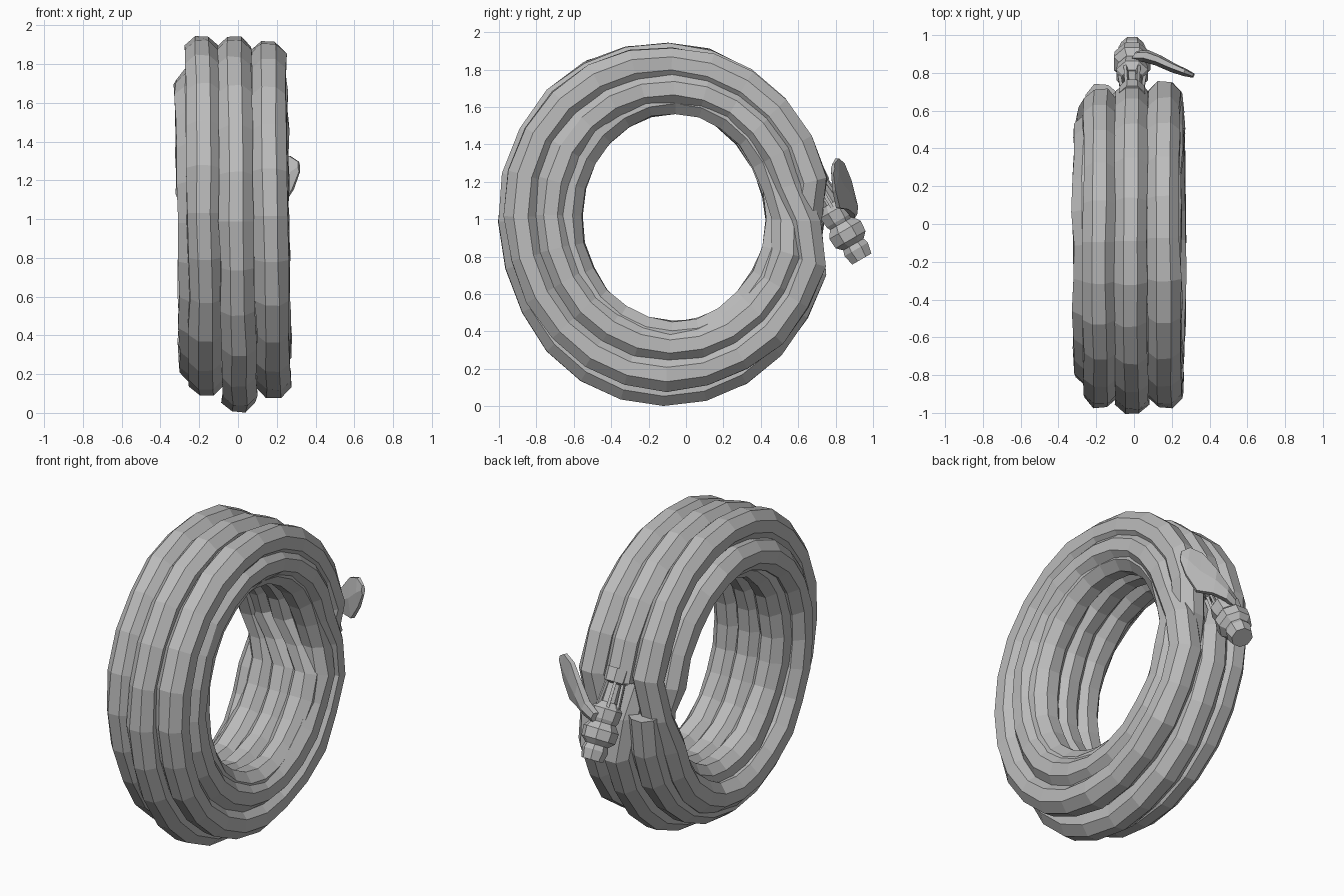
import bpy, bmesh, math, random
from mathutils import Vector

random.seed(4)
if "Cube" in bpy.data.objects:
    bpy.data.objects.remove(bpy.data.objects["Cube"], do_unlink=True)

grey = bpy.data.materials.new("hose grey")
grey.use_nodes = True
COLOUR = (0.5, 0.5, 0.5, 1)
grey.diffuse_color = COLOUR
grey.node_tree.nodes["Principled BSDF"].inputs["Base Color"].default_value = COLOUR


def skin(name, rings):
    """Bridge a list of equal-sized vertex rings and cap both ends."""
    bm = bmesh.new()
    rows = [[bm.verts.new(p) for p in ring] for ring in rings]
    for a, b in zip(rows, rows[1:]):
        for i in range(len(a)):
            j = (i + 1) % len(a)
            bm.faces.new((a[i], a[j], b[j], b[i]))
    bm.faces.new(rows[0][::-1])
    bm.faces.new(rows[-1])
    bmesh.ops.recalc_face_normals(bm, faces=bm.faces)
    mesh = bpy.data.meshes.new(name)
    bm.to_mesh(mesh)
    bm.free()
    mesh.materials.append(grey)
    obj = bpy.data.objects.new(name, mesh)
    bpy.context.collection.objects.link(obj)
    return obj


def oval(centre, u, v, sides, jitter=0.0):
    """Ring of points spanned by the half-axes u and v."""
    ring = []
    for i in range(sides):
        t = math.tau * (i + 0.5) / sides
        k = 1 + random.uniform(-jitter, jitter)
        ring.append(Vector(centre) + (u * math.cos(t) + v * math.sin(t)) * k)
    return ring


# Hose: one continuous winding; each turn is
# (x, centre y, centre z, radius y, radius z, bulge at the upper front)
turns = [
    (-0.005, -0.105, 0.97, 0.795, 0.88, 0.035),
    (-0.07, -0.08, 1.00, 0.66, 0.72, 0.02),
    (0.08, -0.08, 1.00, 0.66, 0.72, 0.02),
    (0.168, -0.09, 1.00, 0.78, 0.83, 0.03),
    (0.175, -0.075, 1.01, 0.64, 0.69, 0.02),
    (0.14, -0.065, 1.01, 0.58, 0.645, 0.0),
    (-0.01, -0.065, 1.01, 0.585, 0.65, 0.0),
    (-0.16, -0.065, 1.01, 0.585, 0.65, 0.0),
    (-0.225, -0.125, 0.965, 0.64, 0.72, 0.02),
    (-0.175, -0.11, 1.015, 0.76, 0.84, 0.03),
]
STEPS = 24
SHIFT = 0.92   # part of a turn after which the hose crosses to the next coil
hose = []
for n, turn in enumerate(turns):
    following = turns[min(n + 1, len(turns) - 1)]
    for s in range(STEPS):
        f = s / STEPS
        k = max(0, (f - SHIFT) / (1 - SHIFT))
        x, cy, cz, ry, rz, sag = (a + (b - a) * k for a, b in zip(turn, following))
        angle = math.radians(14) + math.tau * f
        out = Vector((0, math.cos(angle), math.sin(angle)))
        sag *= max(0, math.cos(angle - math.radians(145))) ** 4
        # The stack leans slightly to one side towards the ground
        centre = Vector((x - 0.012 * out.z + random.uniform(-0.005, 0.005),
                         cy + (ry + sag) * out.y, cz + (rz + sag) * out.z))
        wobble = random.uniform(0.97, 1.04)
        hose.append(oval(centre, out * 0.096 * wobble,
                         Vector((0.094 * wobble, 0, 0)), 8, 0.06))
skin("coiled_hose", hose)

# Nozzle: connector, ribbed collar, head and tip turned on one slanted axis
start, axis = Vector((-0.01, 0.69, 1.22)), Vector((0, 0.5, -0.866))
side = Vector((1, 0, 0))
across = axis.cross(side)


def turned(name, profile, sides):
    skin(name, [oval(start + axis * d, side * r, across * r, sides)
                for d, r in profile])


turned("nozzle_connector", [(-0.04, 0.075), (0.04, 0.07), (0.05, 0.045), (0.2, 0.05)], 8)
turned("nozzle_head", [(0.16, 0.055), (0.20, 0.09), (0.26, 0.085), (0.28, 0.075),
                       (0.32, 0.105), (0.38, 0.1), (0.41, 0.068), (0.44, 0.078),
                       (0.50, 0.064)], 8)

# Collar ribs between connector and head
for i in range(6):
    t = math.tau * i / 6
    offset = (side * math.cos(t) + across * math.sin(t))
    rib_across = axis.cross(offset)
    skin("collar_rib", [oval(start + axis * d + offset * r, offset * 0.012,
                             rib_across * 0.012, 4)
                        for d, r in ((0.04, 0.055), (0.22, 0.07))])

# Lever: upright leaf-shaped plate flaring sideways from the head
wide = Vector((-0.1, 0.1, 1)).normalized()
thin = wide.cross(Vector((0.87, -0.5, 0))).normalized()
leaf = [((0.0, 0.89, 1.03), 0.035, 0.03), ((0.06, 0.89, 1.07), 0.05, 0.035),
        ((0.13, 0.865, 1.13), 0.09, 0.03), ((0.21, 0.825, 1.18), 0.14, 0.025),
        ((0.275, 0.80, 1.24), 0.10, 0.02), ((0.315, 0.785, 1.27), 0.03, 0.012)]
skin("nozzle_lever", [oval(c, wide * w, thin * h, 6) for c, w, h in leaf])
